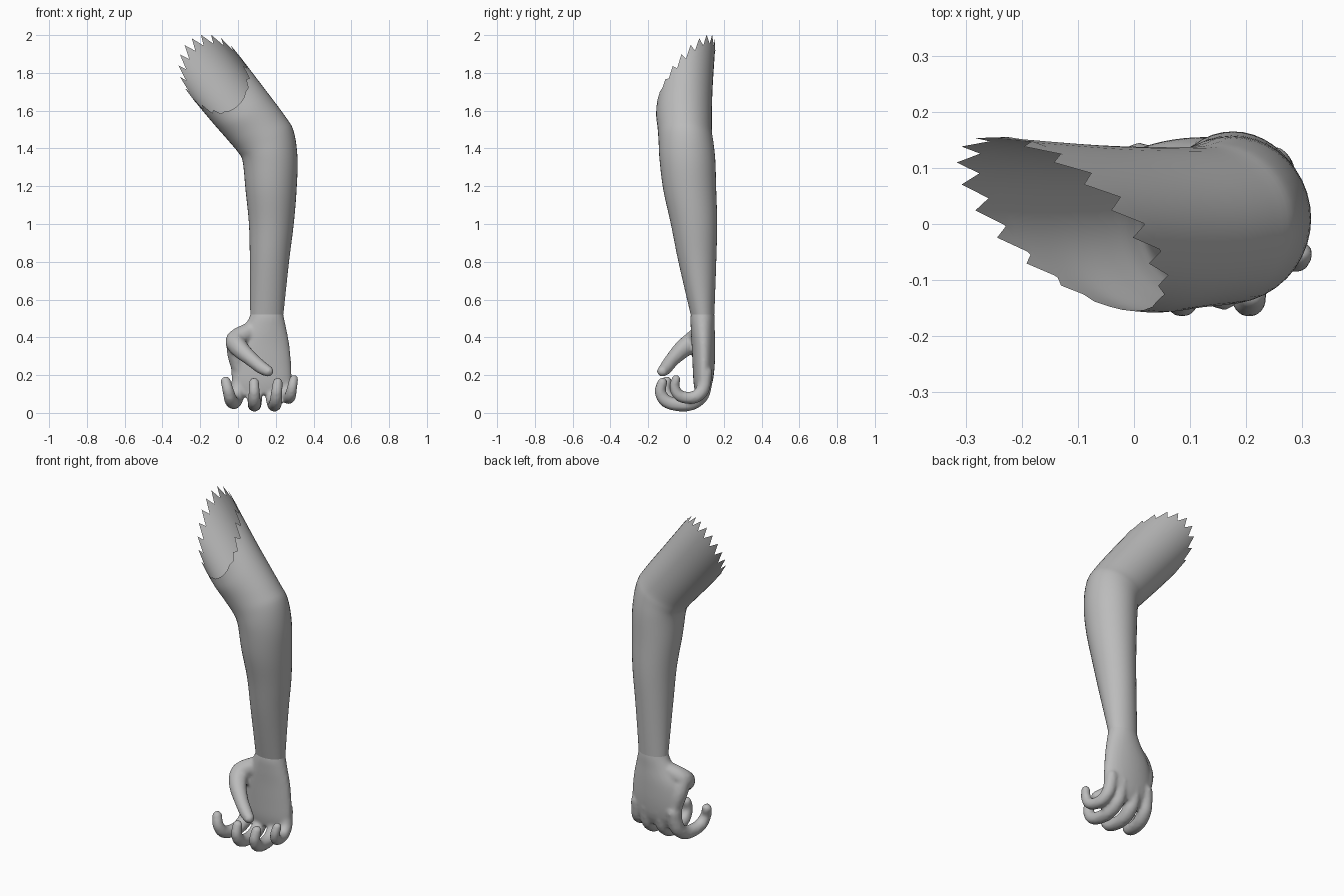
import bpy, bmesh, math
from mathutils import Vector

cube = bpy.data.objects.get("Cube")
if cube:
    bpy.data.objects.remove(cube)

skin = bpy.data.materials.new("grey_skin")
skin.use_nodes = True
GREY = (0.5, 0.5, 0.5, 1)
skin.diffuse_color = GREY
skin.node_tree.nodes["Principled BSDF"].inputs["Base Color"].default_value = GREY

SIDES = 40
AXIS = Vector((-0.62, 0, 0.79))     # direction of the upper arm


def spline(rows, steps):
    """Catmull-Rom interpolation of equal-length rows of numbers."""
    out = []
    for i in range(len(rows) - 1):
        a, b = rows[max(i - 1, 0)], rows[i]
        c, d = rows[i + 1], rows[min(i + 2, len(rows) - 1)]
        for s in range(steps):
            t = s / steps
            out.append([0.5 * (2 * q + (r - p) * t + (2 * p - 5 * q + 4 * r - w) * t * t
                               + (3 * q - p - 3 * r + w) * t ** 3)
                        for p, q, r, w in zip(a, b, c, d)])
    return out + [list(rows[-1])]


def ring(row, jag=0):
    """Oval section between two side points, front and back depth, slanted along the arm."""
    lx, lz, rx, rz, front, back, slant = row
    mid = Vector(((lx + rx) / 2, (front + back) / 2, (lz + rz) / 2))
    half = Vector(((rx - lx) / 2, 0, (rz - lz) / 2))
    pts = []
    for i in range(SIDES):
        a = math.tau * i / SIDES
        p = mid + half * math.cos(a) + Vector((0, (back - front) / 2 * math.sin(a), 0))
        tooth = jag * (1 if i % 2 else -1) * min(max((p.y + 0.15) / 0.1, 0), 1)
        pts.append(p + AXIS * (slant * p.y + tooth))
    return pts


def loft(bm, rings, caps):
    loops = [[bm.verts.new(p) for p in r] for r in rings]
    for a, b in zip(loops, loops[1:]):
        for i in range(SIDES):
            j = (i + 1) % SIDES
            bm.faces.new((a[i], a[j], b[j], b[i]))
    if caps:
        bm.faces.new(loops[0][::-1])
        bm.faces.new(loops[-1])


def finish(bm, name):
    bmesh.ops.recalc_face_normals(bm, faces=bm.faces)
    for f in bm.faces:
        f.smooth = True
    mesh = bpy.data.meshes.new(name)
    bm.to_mesh(mesh)
    bm.free()
    mesh.materials.append(skin)
    obj = bpy.data.objects.new(name, mesh)
    bpy.context.collection.objects.link(obj)
    return obj


# Arm: wrist to torn, open upper end
WRIST = (0.065, 0.52, 0.24, 0.52, 0.025, 0.15, 0)
arm_rows = [
    WRIST,
    (0.063, 0.80, 0.270, 0.80, -0.04, 0.160, 0),
    (0.058, 1.00, 0.295, 1.00, -0.08, 0.165, 0),
    (0.040, 1.18, 0.310, 1.18, -0.12, 0.160, 0),
    (0.025, 1.33, 0.315, 1.35, -0.14, 0.155, 0),
    (0.000, 1.38, 0.295, 1.49, -0.145, 0.145, 0),
    (-0.05, 1.44, 0.250, 1.57, -0.15, 0.137, 0),
    (-0.15, 1.555, 0.13, 1.73, -0.158, 0.14, 0.55),
    (-0.245, 1.67, 0.00, 1.90, -0.155, 0.155, 1.28),
]
sections = spline(arm_rows, 5)
bm = bmesh.new()
loft(bm, [ring(r) for r in sections[:-1]] + [ring(sections[-1], 0.032)], False)
finish(bm, "arm")

# Palm
palm_rows = [
    (0.08, 0.60, 0.225, 0.60, 0.045, 0.135, 0),
    WRIST,
    (0.030, 0.45, 0.255, 0.45, 0.025, 0.152, 0),
    (-0.02, 0.36, 0.272, 0.36, 0.030, 0.155, 0),
    (-0.035, 0.25, 0.282, 0.25, 0.035, 0.152, 0),
    (-0.03, 0.16, 0.282, 0.16, 0.040, 0.140, 0),
    (0.00, 0.10, 0.260, 0.10, 0.050, 0.115, 0),
]
bm = bmesh.new()
loft(bm, [ring(r) for r in spline(palm_rows, 4)], True)


def digit(points):
    """Chain of balls along a smooth path of x, y, z, radius."""
    for x, y, z, r in spline(points, 9):
        made = bmesh.ops.create_icosphere(bm, subdivisions=2, radius=r)
        bmesh.ops.translate(bm, verts=made["verts"], vec=(x, y, z))


# Curled fingers: knuckle x, tip x, lift, reach, thickness
for x0, x1, lift, reach, size in [(0.01, -0.065, 0.012, 0.90, 1.0),
                                  (0.09, 0.085, 0.0, 1.0, 1.0),
                                  (0.18, 0.21, 0.0, 1.0, 1.0),
                                  (0.245, 0.295, 0.035, 0.68, 0.9)]:
    curl = [(0.105, 0.20, 0.042), (0.085, 0.10, 0.041), (0.03, 0.052, 0.039),
            (-0.04, 0.044, 0.037), (-0.105, 0.062, 0.035), (-0.136, 0.11, 0.031),
            (-0.125, 0.16, 0.028)]
    digit([(x0 + (x1 - x0) * (i / 6), 0.1 + (y - 0.1) * reach,
            0.05 + lift + (z - 0.05) * (0.5 + reach / 2), r * size)
           for i, (y, z, r) in enumerate(curl)])

# Thumb and its fleshy base
digit([(0.06, 0.08, 0.43, 0.05), (-0.01, 0.045, 0.385, 0.056), (0.01, -0.015, 0.34, 0.05),
       (0.07, -0.07, 0.285, 0.04), (0.125, -0.105, 0.24, 0.036), (0.16, -0.125, 0.22, 0.03)])
digit([(-0.015, 0.055, 0.38, 0.05), (-0.01, 0.08, 0.31, 0.048), (0.01, 0.095, 0.22, 0.04)])

# Fuse the hand into one soft skin
hand = finish(bm, "hand")
fuse = hand.modifiers.new("fuse", "REMESH")
fuse.mode = "VOXEL"
fuse.voxel_size = 0.009
fuse.use_smooth_shade = True
soft = hand.modifiers.new("soften", "SMOOTH")
soft.factor = 0.5
soft.iterations = 5
